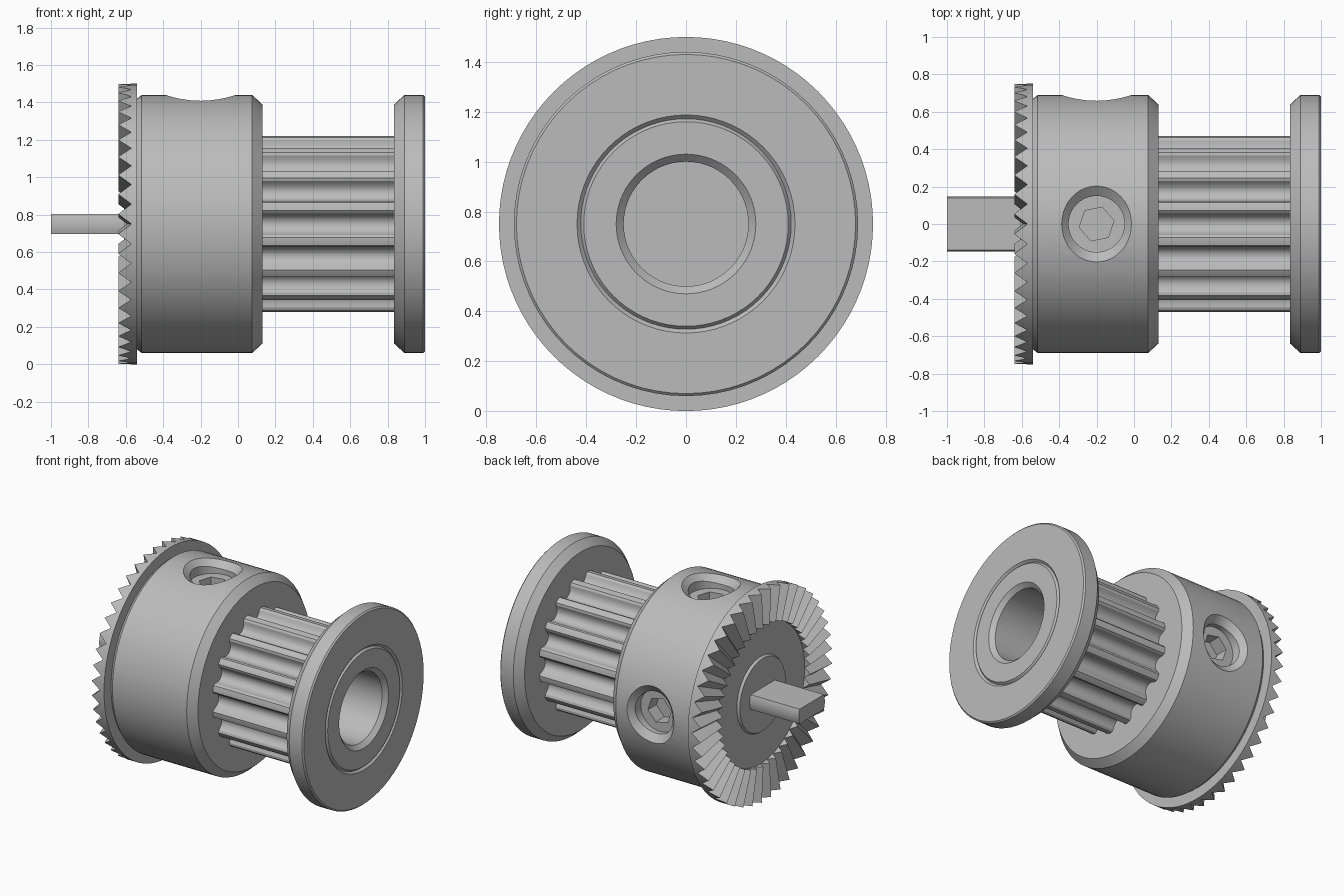
import bpy, bmesh
from math import sin, cos, pi, radians, sqrt
from mathutils import Matrix, Vector

cube = bpy.data.objects.get("Cube")
if cube:
    bpy.data.objects.remove(cube, do_unlink=True)

GREY = (0.5, 0.5, 0.5, 1)
steel = bpy.data.materials.new("grey_steel")
steel.use_nodes = True
steel.diffuse_color = GREY
steel.node_tree.nodes["Principled BSDF"].inputs["Base Color"].default_value = GREY

AXIS = Matrix.Translation((0, 0, 0.75))
BORE = 0.25


def loft(name, rings, wrap=False, matrix=AXIS):
    """Bridge equal rings of points; wrap into a tube or cap both ends."""
    bm = bmesh.new()
    loops = [[bm.verts.new(matrix @ Vector(p)) for p in ring] for ring in rings]
    n = len(loops[0])
    pairs = list(zip(loops, loops[1:]))
    if wrap:
        pairs.append((loops[-1], loops[0]))
    else:
        bm.faces.new(loops[0])
        bm.faces.new(loops[-1])
    for a, b in pairs:
        for i in range(n):
            j = (i + 1) % n
            bm.faces.new((a[i], a[j], b[j], b[i]))
    bmesh.ops.remove_doubles(bm, verts=bm.verts, dist=1e-5)
    bmesh.ops.recalc_face_normals(bm, faces=bm.faces)
    mesh = bpy.data.meshes.new(name)
    bm.to_mesh(mesh)
    bm.free()
    mesh.materials.append(steel)
    obj = bpy.data.objects.new(name, mesh)
    bpy.context.collection.objects.link(obj)
    return obj


def circle_x(x, r, n=72):
    return [(x, r * cos(2 * pi * i / n), r * sin(2 * pi * i / n)) for i in range(n)]


def circle_z(z, r, n=40, turn=0.0):
    return [(r * cos(2 * pi * i / n + turn), r * sin(2 * pi * i / n + turn), z) for i in range(n)]


def lathe(name, profile):
    return loft(name, [circle_x(x, r) for x, r in profile], wrap=True)


def cut(obj, cutter):
    cutter.hide_render = True
    mod = obj.modifiers.new("cut", 'BOOLEAN')
    mod.operation = 'DIFFERENCE'
    mod.object = cutter
    bpy.context.view_layer.objects.active = obj
    bpy.ops.object.modifier_apply(modifier=mod.name)
    bpy.data.objects.remove(cutter, do_unlink=True)


def smooth(obj):
    bpy.ops.object.select_all(action='DESELECT')
    obj.select_set(True)
    bpy.context.view_layer.objects.active = obj
    bpy.ops.object.shade_smooth_by_angle(angle=radians(25))


parts = []

# End flange: chamfered rim, V groove on the face, chamfered bore
parts.append(lathe("end_flange", [
    (0.835, BORE), (0.835, 0.64), (0.89, 0.69), (0.99, 0.69), (1.0, 0.68),
    (1.0, 0.437), (0.985, 0.422), (1.0, 0.41), (1.0, 0.28), (0.97, BORE)]))

# Toothed belt core: sixteen round grooves
half = [(0.05, 0.409), (0.09, 0.422), (0.115, 0.445), (0.125, 0.463), (0.15, 0.476)]
groove = [(-a, r) for a, r in reversed(half)] + [(0, 0.404)] + half + [(pi / 16, 0.478)]
section = [(i * pi / 8 + a, r) for i in range(16) for a, r in groove]


def core_ring(x, radius=None):
    return [(x, (radius or r) * cos(a), (radius or r) * sin(a)) for a, r in section]


parts.append(loft("belt_tooth_core", [
    core_ring(0.13), core_ring(0.835), core_ring(0.835, BORE), core_ring(0.13, BORE)], wrap=True))

# Hub with chamfered ends
hub = lathe("hub", [
    (-0.54, BORE), (-0.54, 0.67), (-0.515, 0.69), (0.075, 0.69), (0.13, 0.64), (0.13, BORE)])
parts.append(hub)


# Set screw holes, with a bevel that follows the curved hub, and hex screws
def bevel_ring(t, n=40):
    ring = []
    for i in range(n):
        c, s = cos(2 * pi * i / n), sin(2 * pi * i / n)
        low = Vector((0.15 * c, 0.15 * s, 0.65 - 0.03 * s * s))
        high = Vector((0.187 * c, 0.203 * s, 0.69 - 0.031 * s * s))
        ring.append(low.lerp(high, t))
    return ring


for side, angle in (("top", 0), ("back", -90)):
    place = AXIS @ Matrix.Translation((-0.2, 0, 0)) @ Matrix.Rotation(radians(angle), 4, 'X')
    cut(hub, loft("hole_cutter", [circle_z(0.45, 0.15), bevel_ring(0), bevel_ring(1.6)],
                  matrix=place))
    screw = loft(side + "_set_screw", [circle_z(0.44, 0.151), circle_z(0.585, 0.151)], matrix=place)
    cut(screw, loft("hex_cutter", [circle_z(0.49, 0.095, 6, 0.2), circle_z(0.65, 0.095, 6, 0.2)],
                    matrix=place))
    parts.append(screw)

# Face ratchet: radial teeth round a recessed disc with a central boss
TEETH = 44
FLOOR = -0.593


def tooth_ring(r, valley):
    ring = circle_x(0, r, 2 * TEETH)
    return [(-0.64 if i % 2 else valley, y, z) for i, (_, y, z) in enumerate(ring)]


def plain_ring(x, r):
    return circle_x(x, r, 2 * TEETH)


parts.append(loft("ratchet_ring", [
    plain_ring(-0.54, 0.75), tooth_ring(0.75, -0.57), tooth_ring(0.5, FLOOR),
    plain_ring(FLOOR, 0.5), plain_ring(FLOOR, 0.27), plain_ring(-0.61, 0.26)]))

# Flat-sided drive shaft
R, T = 0.148, 0.053
W = sqrt(R * R - T * T)
arc = [(sqrt(R * R - z * z), z) for z in (T * k / 4 for k in range(-4, 5))]
outline = arc + [(-y, -z) for y, z in arc]
parts.append(loft("drive_shaft", [[(x, y, z) for y, z in outline] for x in (-1.0, -0.58)]))

for part in parts:
    smooth(part)
